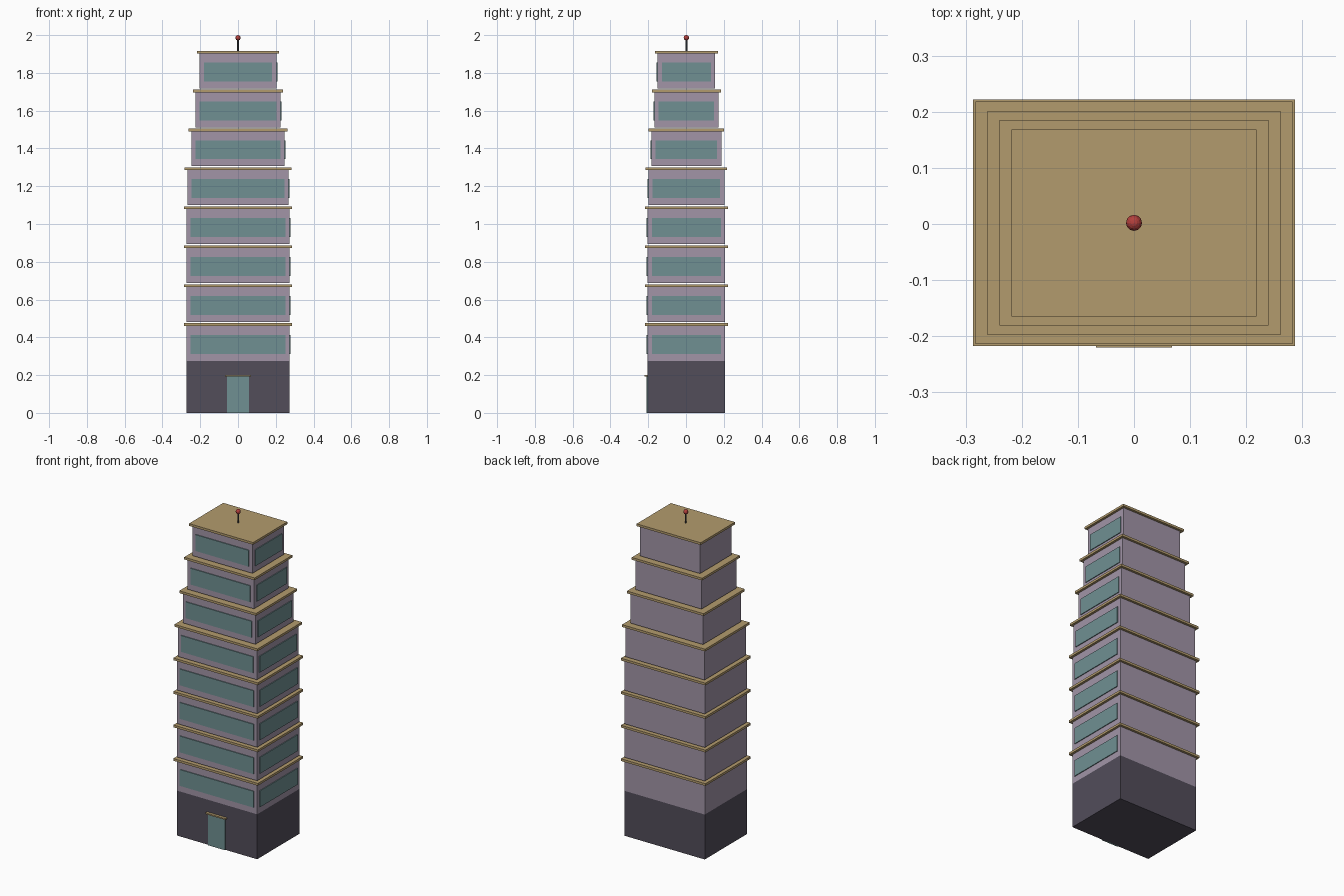
import bpy
import bmesh

cube = bpy.data.objects.get("Cube")
if cube:
    bpy.data.objects.remove(cube, do_unlink=True)


def material(name, rgb):
    mat = bpy.data.materials.new(name)
    mat.use_nodes = True
    mat.diffuse_color = (*rgb, 1)
    mat.node_tree.nodes["Principled BSDF"].inputs["Base Color"].default_value = (*rgb, 1)
    return mat


WALL = material("mauve wall", (0.36, 0.30, 0.39))
TRIM = material("tan trim", (0.45, 0.33, 0.155))
GLASS = material("teal glass", (0.16, 0.28, 0.29))
STONE = material("dark stone", (0.085, 0.074, 0.102))
METAL = material("dark metal", (0.06, 0.06, 0.065))
RED = material("red lamp", (0.45, 0.05, 0.045))

CY = 0.002  # the tower sits slightly back to balance the door canopy


def finish(name, bm, mat):
    mesh = bpy.data.meshes.new(name)
    bm.to_mesh(mesh)
    bm.free()
    mesh.materials.append(mat)
    obj = bpy.data.objects.new(name, mesh)
    bpy.context.collection.objects.link(obj)
    return obj


def box(name, mat, x, y, z):
    """Box from (low, high) pairs on each axis."""
    bm = bmesh.new()
    bmesh.ops.create_cube(bm, size=1)
    for v in bm.verts:
        v.co = [pair[c > 0] for pair, c in zip((x, y, z), v.co)]
    return finish(name, bm, mat)


def block(name, mat, hx, hy, z0, z1):
    return box(name, mat, (-hx, hx), (CY - hy, CY + hy), (z0, z1))


# Ground floor with door and canopy
HX, HY, BASE, PITCH = 0.273, 0.2055, 0.276, 0.206
FRONT = CY - HY
block("ground_floor", STONE, HX, HY, 0, BASE)
box("door", GLASS, (-0.058, 0.058), (FRONT - 0.006, FRONT + 0.004), (0, 0.195))
box("door_canopy", TRIM, (-0.068, 0.068), (FRONT - 0.017, FRONT + 0.004), (0.193, 0.201))

# Upper floors: the top four step inwards
MARGIN, OUT, LEDGE = 0.0225, 0.005, 0.0142
for i in range(8):
    step = max(0, i - 3)
    hx = HX - (0.0048 + 0.0215 * (step - 1) if step else 0)
    hy = HY - (0.0037 + 0.0165 * (step - 1) if step else 0)
    z = BASE + PITCH * i
    n = i + 1
    block(f"floor_{n}", WALL, hx, hy, z, z + 0.19)
    block(f"ledge_{n}", TRIM, hx + LEDGE, hy + LEDGE, z + 0.185, z + 0.199)
    glass_z = (z + 0.037, z + 0.137)
    wx, wy = hx - MARGIN, hy - MARGIN
    box(f"front_window_{n}", GLASS, (-wx, wx),
        (CY - hy - OUT, CY - hy + OUT), glass_z)
    box(f"left_window_{n}", GLASS, (hx - OUT, hx + OUT),
        (CY - wy, CY + wy), glass_z)

# Roof mast with lamp
ROOF = BASE + PITCH * 7 + 0.199
bm = bmesh.new()
bmesh.ops.create_cone(bm, cap_ends=True, segments=8, radius1=0.005,
                      radius2=0.005, depth=1.98 - ROOF)
bmesh.ops.translate(bm, verts=bm.verts, vec=(0, CY, (1.98 + ROOF) / 2))
finish("mast", bm, METAL)

bm = bmesh.new()
bmesh.ops.create_uvsphere(bm, u_segments=12, v_segments=8, radius=0.0143)
bmesh.ops.translate(bm, verts=bm.verts, vec=(0, CY, 2 - 0.0143))
finish("mast_lamp", bm, RED)
